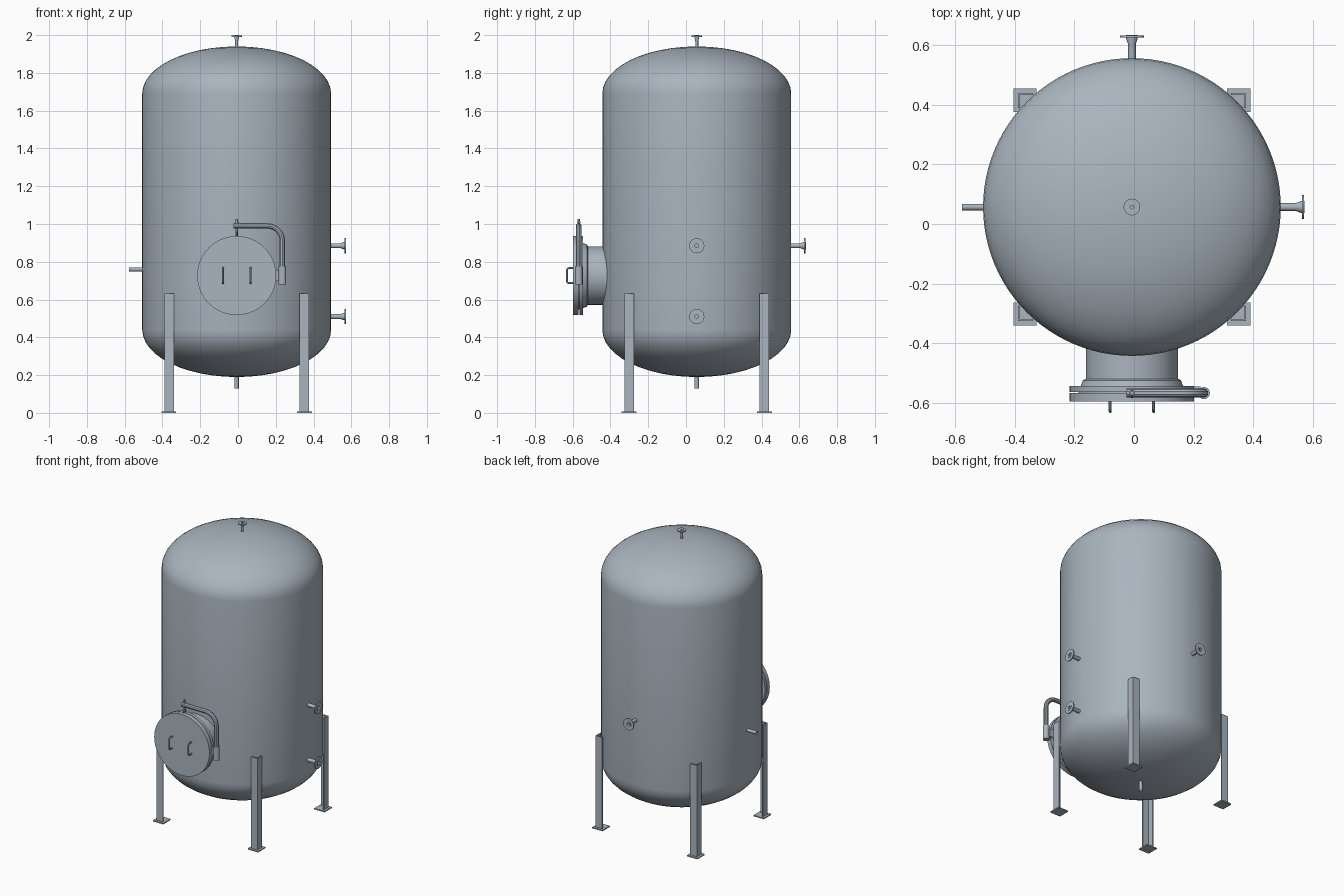
import bpy, bmesh, math
from mathutils import Vector

if "Cube" in bpy.data.objects:
    bpy.data.objects.remove(bpy.data.objects["Cube"])

CX, CY = -0.007, 0.057      # tank axis
R, HEAD = 0.5, 0.25         # shell radius, depth of the domed heads
LOW, HIGH = 0.44, 1.69      # ends of the straight shell
MAN_Z = 0.727               # manway height
RIGHT, LEFT, BACK, FRONT = (Vector(v) for v in ((1, 0, 0), (-1, 0, 0), (0, 1, 0), (0, -1, 0)))
UP = Vector((0, 0, 1))

steel = bpy.data.materials.new("blue grey steel")
steel.use_nodes = True
steel.diffuse_color = (0.40, 0.46, 0.52, 1)
steel.node_tree.nodes["Principled BSDF"].inputs["Base Color"].default_value = steel.diffuse_color


def finish(obj, smooth=True):
    obj.data.materials.append(steel)
    bpy.ops.object.select_all(action='DESELECT')
    obj.select_set(True)
    bpy.context.view_layer.objects.active = obj
    if smooth:
        bpy.ops.object.shade_smooth_by_angle(angle=math.radians(35))
    return obj


def from_bmesh(name, bm, smooth=True):
    bmesh.ops.recalc_face_normals(bm, faces=bm.faces)
    mesh = bpy.data.meshes.new(name)
    bm.to_mesh(mesh)
    bm.free()
    obj = bpy.data.objects.new(name, mesh)
    bpy.context.collection.objects.link(obj)
    return finish(obj, smooth)


def lathe(name, profile, origin, axis=UP, sides=32):
    """Spin (radius, distance) points about an axis through origin."""
    bm = bmesh.new()
    verts = [bm.verts.new((r, 0, h)) for r, h in profile]
    edges = [bm.edges.new(pair) for pair in zip(verts, verts[1:])]
    bmesh.ops.spin(bm, geom=verts + edges, cent=(0, 0, 0), axis=UP,
                   angle=math.tau, steps=sides, use_duplicate=False)
    bmesh.ops.remove_doubles(bm, verts=bm.verts, dist=1e-5)
    turn = UP.rotation_difference(axis).to_matrix()
    for v in bm.verts:
        v.co = turn @ v.co + Vector(origin)
    return from_bmesh(name, bm)


def box(bm, low, high):
    geom = bmesh.ops.create_cube(bm, size=1)["verts"]
    low, high = Vector(low), Vector(high)
    for v in geom:
        v.co = (low + high) / 2 + v.co * (high - low)


def rod(name, points, radius, cyclic=False):
    curve = bpy.data.curves.new(name, 'CURVE')
    curve.dimensions = '3D'
    curve.bevel_depth, curve.bevel_resolution = radius, 3
    curve.use_fill_caps = True
    spline = curve.splines.new('POLY')
    spline.points.add(len(points) - 1)
    spline.use_cyclic_u = cyclic
    for p, co in zip(spline.points, points):
        p.co = (*co, 1)
    obj = bpy.data.objects.new(name, curve)
    bpy.context.collection.objects.link(obj)
    bpy.ops.object.select_all(action='DESELECT')
    obj.select_set(True)
    bpy.context.view_layer.objects.active = obj
    bpy.ops.object.convert(target='MESH')
    return finish(bpy.context.view_layer.objects.active)


def arc(center, u, v, radius, start, end, steps=10):
    return [Vector(center) + radius * (math.cos(a) * u + math.sin(a) * v)
            for a in (math.radians(start + (end - start) * i / steps) for i in range(steps + 1))]


# Tank shell with elliptical heads
angles = [math.pi / 2 * i / 12 for i in range(13)]
shell = [(R * math.sin(a), LOW - HEAD * math.cos(a)) for a in angles]
shell += [(R * math.cos(a), HIGH + HEAD * math.sin(a)) for a in angles]
lathe("tank_shell", shell, (CX, CY, 0), sides=96)


# Flanged nozzles and plain pipe stubs
def nozzle(name, origin, axis, length, pipe=0.013, flange=0.04, inset=0.03):
    bore, hub, plate = pipe * 0.75, pipe * 1.5, 0.009
    lathe(name, [(bore, -inset), (pipe, -inset), (pipe, length - 0.03), (hub, length - plate - 0.004),
                 (hub, length - plate), (flange, length - plate), (flange, length - 0.002),
                 (hub, length - 0.002), (hub, length), (bore, length), (bore, -inset)], origin, axis)


def stub(name, origin, axis, length, radius=0.011):
    bore = radius * 0.75
    lathe(name, [(bore, -0.03), (radius, -0.03), (radius, length), (bore, length), (bore, -0.03)],
          origin, axis, 20)


nozzle("upper_side_nozzle", (CX + R, CY, 0.885), RIGHT, 0.08)
nozzle("lower_side_nozzle", (CX + R, CY, 0.51), RIGHT, 0.08)
nozzle("back_nozzle", (CX, CY + R, 0.885), BACK, 0.078)
nozzle("top_nozzle", (CX, CY, HIGH + HEAD), UP, 0.06, 0.008, 0.028)
stub("left_pipe", (CX - R, CY, 0.76), LEFT, 0.07)
stub("drain_pipe", (CX, CY, LOW - HEAD), -UP, 0.062)

# Manway neck, weld hub and flange, then the blind cover
lathe("manway_neck", [(0.14, 0.40), (0.155, 0.40), (0.155, 0.52), (0.165, 0.525), (0.172, 0.545),
                      (0.209, 0.545), (0.209, 0.564), (0.18, 0.564), (0.18, 0.57),
                      (0.14, 0.57), (0.14, 0.40)], (CX, 0, MAN_Z), FRONT, 64)
lathe("manway_cover", [(0, 0.568), (0.209, 0.568), (0.209, 0.597), (0, 0.597)],
      (CX, 0, MAN_Z), FRONT, 64)

# Grab handles on the cover
for side, x in (("right", CX - 0.073), ("left", CX + 0.073)):
    low, high, bend = MAN_Z - 0.04, MAN_Z + 0.04, 0.012
    path = [(x, -0.59, low)]
    path += arc((x, -0.63 + bend, low + bend), FRONT, UP, bend, -90, 0, 5)
    path += arc((x, -0.63 + bend, high - bend), FRONT, UP, bend, 0, 90, 5)
    path.append((x, -0.59, high))
    rod(side + "_cover_handle", path, 0.005)

# Davit arm, its sleeve and bracket
DX, DY, DZ, BEND = 0.235, -0.568, 0.99, 0.08
rod("davit_arm", [(CX - 0.018, DY, DZ)]
    + arc((DX - BEND, DY, DZ - BEND), RIGHT, UP, BEND, 90, 0, 12) + [(DX, DY, 0.69)], 0.015)
lathe("davit_sleeve", [(0, 0.68), (0.02, 0.68), (0.02, 0.775), (0, 0.775)], (DX, DY, 0), UP, 24)
bm = bmesh.new()
box(bm, (0.17, -0.562, 0.70), (DX - 0.012, -0.546, 0.755))
from_bmesh("davit_bracket", bm, False)

# Lifting bolt hanging the cover from the arm
lathe("lifting_bolt", [(0, 0.925), (0.006, 0.925), (0.006, 1.027), (0, 1.027)], (CX, DY, 0), UP, 16)
lathe("lifting_nut", [(0, 1.004), (0.01, 1.004), (0.01, 1.014), (0, 1.014)], (CX, DY, 0), UP, 6)
rod("lifting_eye", arc((CX, DY, 0.95), BACK, UP, 0.012, 0, 337.5, 15), 0.004, True)

# Angle-section legs with base plates
OUTER, ARM, THICK, TOP = 0.383, 0.05, 0.007, 0.633
for front_back, sy in (("front", -1), ("back", 1)):
    for side, sx in (("right", -1), ("left", 1)):
        def corner(a, b, z):
            return (CX + sx * a, CY + sy * b, z)
        bm = bmesh.new()
        inner, web = OUTER - ARM, OUTER - THICK
        outline = [(OUTER, OUTER), (inner, OUTER), (inner, web), (web, web), (web, inner), (OUTER, inner)]
        face = bm.faces.new([bm.verts.new(corner(a, b, 0.005)) for a, b in outline])
        top = bmesh.ops.extrude_face_region(bm, geom=[face])["geom"]
        for v in (g for g in top if isinstance(g, bmesh.types.BMVert)):
            v.co.z = TOP
        from_bmesh(f"{front_back}_{side}_leg", bm, False)
        bm = bmesh.new()
        ends = [corner(0.32, 0.32, 0), corner(0.398, 0.398, 0.008)]
        box(bm, [min(p) for p in zip(*ends)], [max(p) for p in zip(*ends)])
        from_bmesh(f"{front_back}_{side}_base_plate", bm, False)
